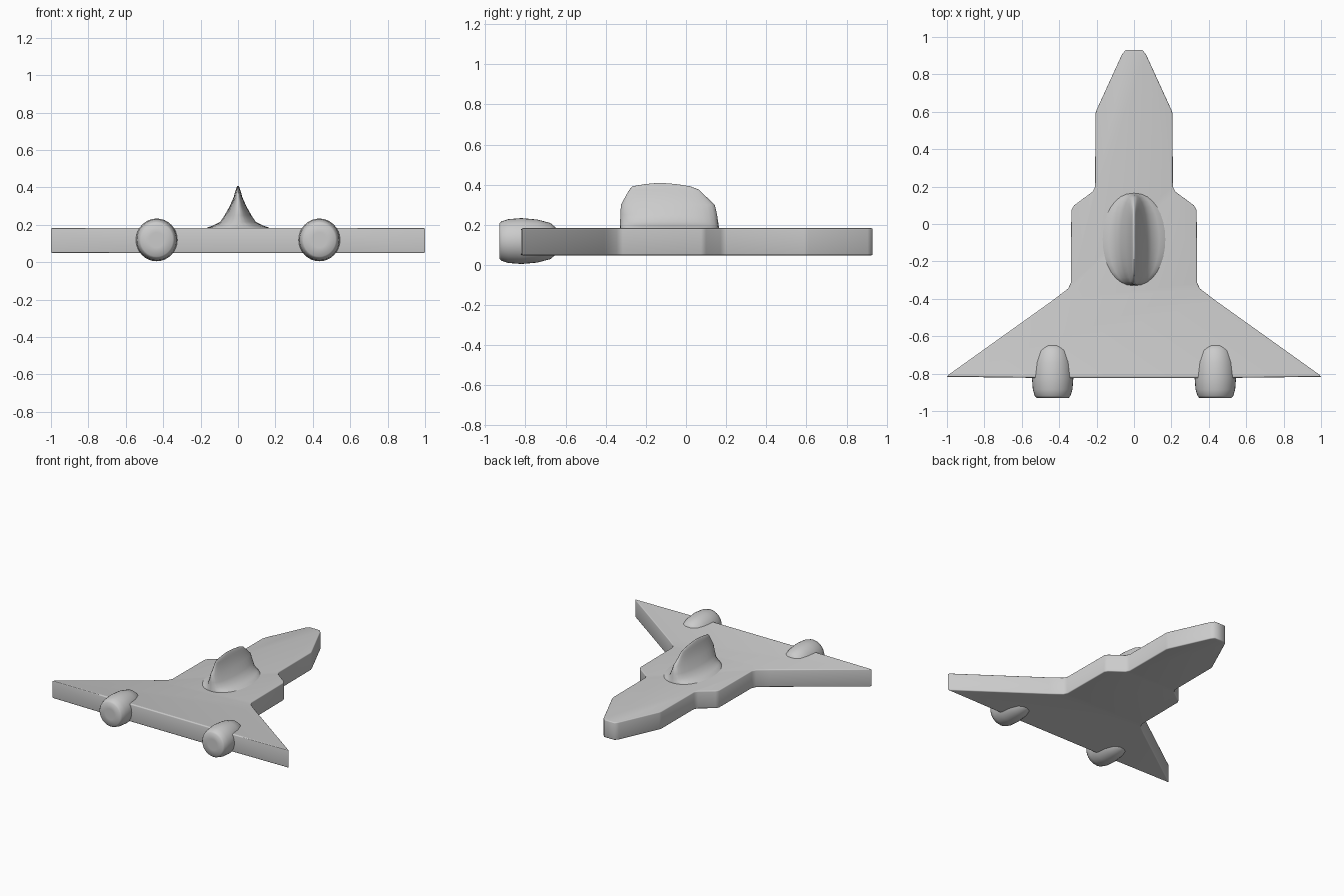
import bpy, bmesh, math
from math import cos, sin, pi, copysign

if "Cube" in bpy.data.objects:
    bpy.data.objects.remove(bpy.data.objects["Cube"])


def finish(name, bm, angle=50):
    bmesh.ops.recalc_face_normals(bm, faces=bm.faces)
    me = bpy.data.meshes.new(name)
    bm.to_mesh(me)
    bm.free()
    ob = bpy.data.objects.new(name, me)
    bpy.context.collection.objects.link(ob)
    bpy.ops.object.select_all(action='DESELECT')
    ob.select_set(True)
    bpy.context.view_layer.objects.active = ob
    bpy.ops.object.shade_smooth_by_angle(angle=math.radians(angle))
    return ob


def loft(name, rings, angle=50):
    bm = bmesh.new()
    loops = [[bm.verts.new(p) for p in r] for r in rings]
    n = len(loops[0])
    for a, b in zip(loops, loops[1:]):
        for i in range(n):
            j = (i + 1) % n
            bm.faces.new((a[i], a[j], b[j], b[i]))
    bm.faces.new(loops[0])
    bm.faces.new(loops[-1])
    return finish(name, bm, angle)


# Hull and delta wings: mirrored outline, extruded, rim rounded
half = [(0.045, 0.93), (0.065, 0.905), (0.20, 0.61), (0.206, 0.59),
        (0.208, 0.20), (0.222, 0.172), (0.32, 0.10), (0.335, 0.075),
        (0.338, -0.315), (0.352, -0.345), (0.43, -0.405), (0.99, -0.805), (1.0, -0.817)]
outline = half + [(0.5, -0.823)] + [(-0.5, -0.823)] + [(-x, y) for x, y in reversed(half)]
bm = bmesh.new()
base = bm.faces.new([bm.verts.new((x, y, 0.048)) for x, y in outline])
top = bmesh.ops.extrude_face_region(bm, geom=[base], use_keep_orig=True)
bmesh.ops.translate(bm, verts=[v for v in top['geom'] if isinstance(v, bmesh.types.BMVert)],
                    vec=(0, 0, 0.135))
bmesh.ops.recalc_face_normals(bm, faces=bm.faces)
rim = [e for e in bm.edges if abs(e.verts[0].co.z - e.verts[1].co.z) < 1e-4]
bmesh.ops.bevel(bm, geom=rim, offset=0.014, segments=3, profile=0.5,
                affect='EDGES', clamp_overlap=True)
finish("hull_and_wings", bm)

# Dorsal fin: flared base thinning to a rounded crest (z, back y, front y, half width)
levels = [(0.165, -0.33, 0.165, 0.19), (0.185, -0.33, 0.165, 0.165),
          (0.195, -0.33, 0.163, 0.135), (0.215, -0.328, 0.160, 0.095),
          (0.25, -0.327, 0.155, 0.072), (0.30, -0.324, 0.143, 0.044),
          (0.35, -0.297, 0.090, 0.022), (0.375, -0.282, 0.065, 0.016),
          (0.392, -0.268, 0.02, 0.010), (0.403, -0.20, -0.05, 0.006),
          (0.408, -0.15, -0.11, 0.003)]


def fin_ring(z, y0, y1, w, n=32):
    c, r = (y0 + y1) / 2, (y1 - y0) / 2
    pts = []
    for i in range(n):
        a = 2 * pi * i / n
        s = copysign(abs(sin(a)) ** 0.9, sin(a))
        pts.append((w * s, c + r * cos(a), z))
    return pts


loft("dorsal_fin", [fin_ring(*l) for l in levels], 75)

# Engine pods: turned profile along y (y, radius)
pod = [(-0.93, 0.04), (-0.93, 0.086), (-0.918, 0.096), (-0.885, 0.106), (-0.82, 0.111),
       (-0.74, 0.104), (-0.675, 0.087), (-0.65, 0.066), (-0.641, 0.04)]
for side, label in ((-1, "left"), (1, "right")):
    rings = [[(side * 0.435 + r * cos(2 * pi * i / 32), y, 0.119 + 1.03 * r * sin(2 * pi * i / 32))
              for i in range(32)] for y, r in pod]
    loft(label + "_engine", rings, 60)
